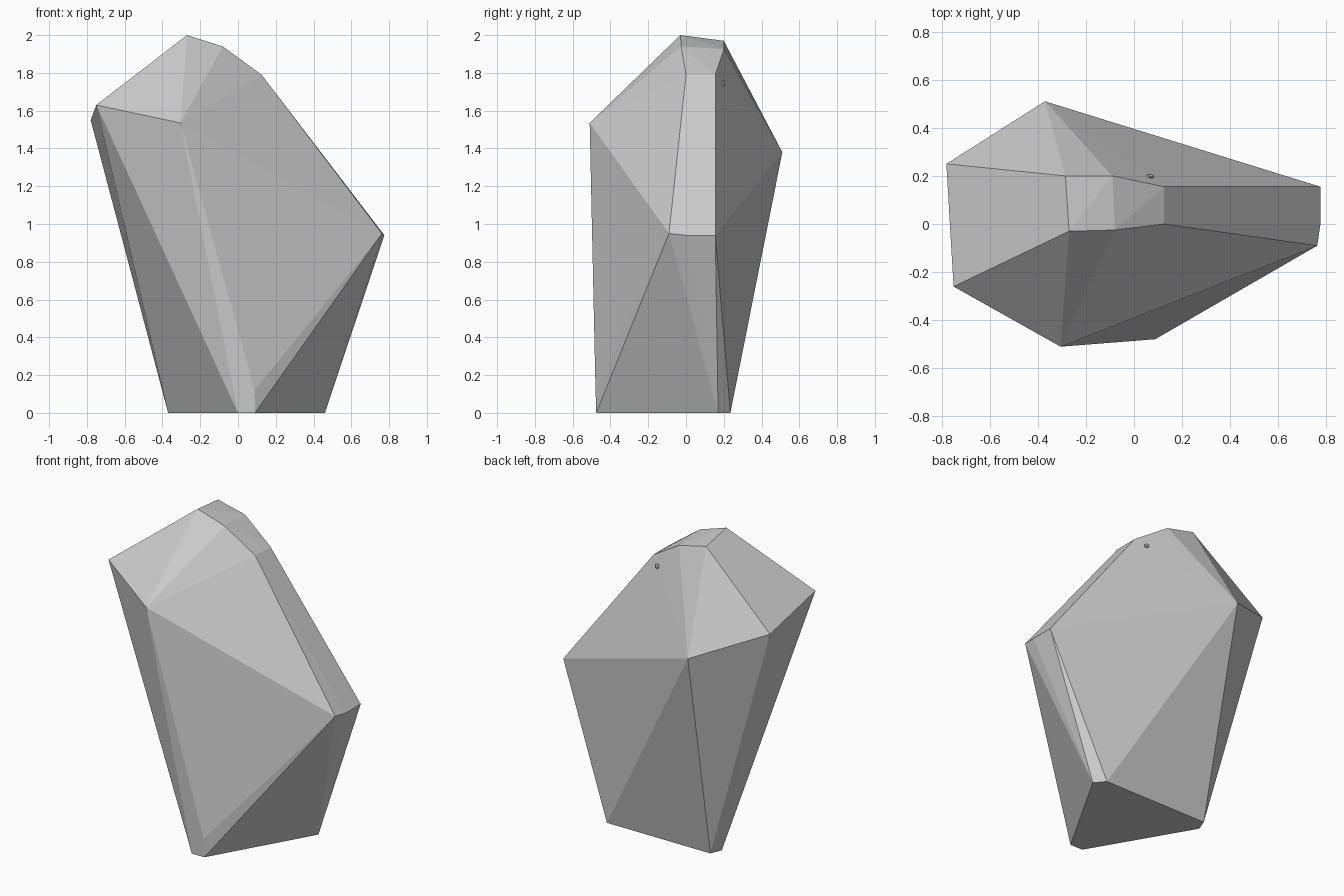
import bpy, bmesh

if "Cube" in bpy.data.objects:
    bpy.data.objects.remove(bpy.data.objects["Cube"])

# Boulder: convex facets spanned between rings of corner points
base = [(0, -.475, 0), (.09, -.475, 0), (.46, .17, 0),
        (.405, .235, 0), (-.34, .235, 0), (-.37, .16, 0), (.088, -.479, .12)]
belly = [(.762, -.09, .95), (.775, 0, .94), (.775, .155, .94),
         (-.37, .51, 1.38), (-.78, .25, 1.55), (-.75, -.26, 1.63),
         (-.305, -.51, 1.535)]
crown = [(-.27, -.03, 2), (-.285, .2, 1.97), (-.08, -.025, 1.94),
         (-.09, .2, 1.925), (.125, 0, 1.79), (.125, .155, 1.79)]


def finish(bm, name):
    mesh = bpy.data.meshes.new(name)
    bmesh.ops.recalc_face_normals(bm, faces=bm.faces)
    bm.to_mesh(mesh)
    bm.free()
    obj = bpy.data.objects.new(name, mesh)
    bpy.context.collection.objects.link(obj)
    return obj


bm = bmesh.new()
for p in base + belly + crown:
    bm.verts.new(p)
hull = bmesh.ops.convex_hull(bm, input=bm.verts[:])
loose = [v for v in bm.verts if not v.link_faces]
bmesh.ops.delete(bm, geom=loose, context='VERTS')
finish(bm, "boulder")

# Tiny nub on the back, near the crown
bm = bmesh.new()
bmesh.ops.create_icosphere(bm, subdivisions=1, radius=.018)
bmesh.ops.scale(bm, vec=(1, .7, 1), verts=bm.verts)
nub = finish(bm, "back_nub")
nub.location = (.067, .197, 1.745)
